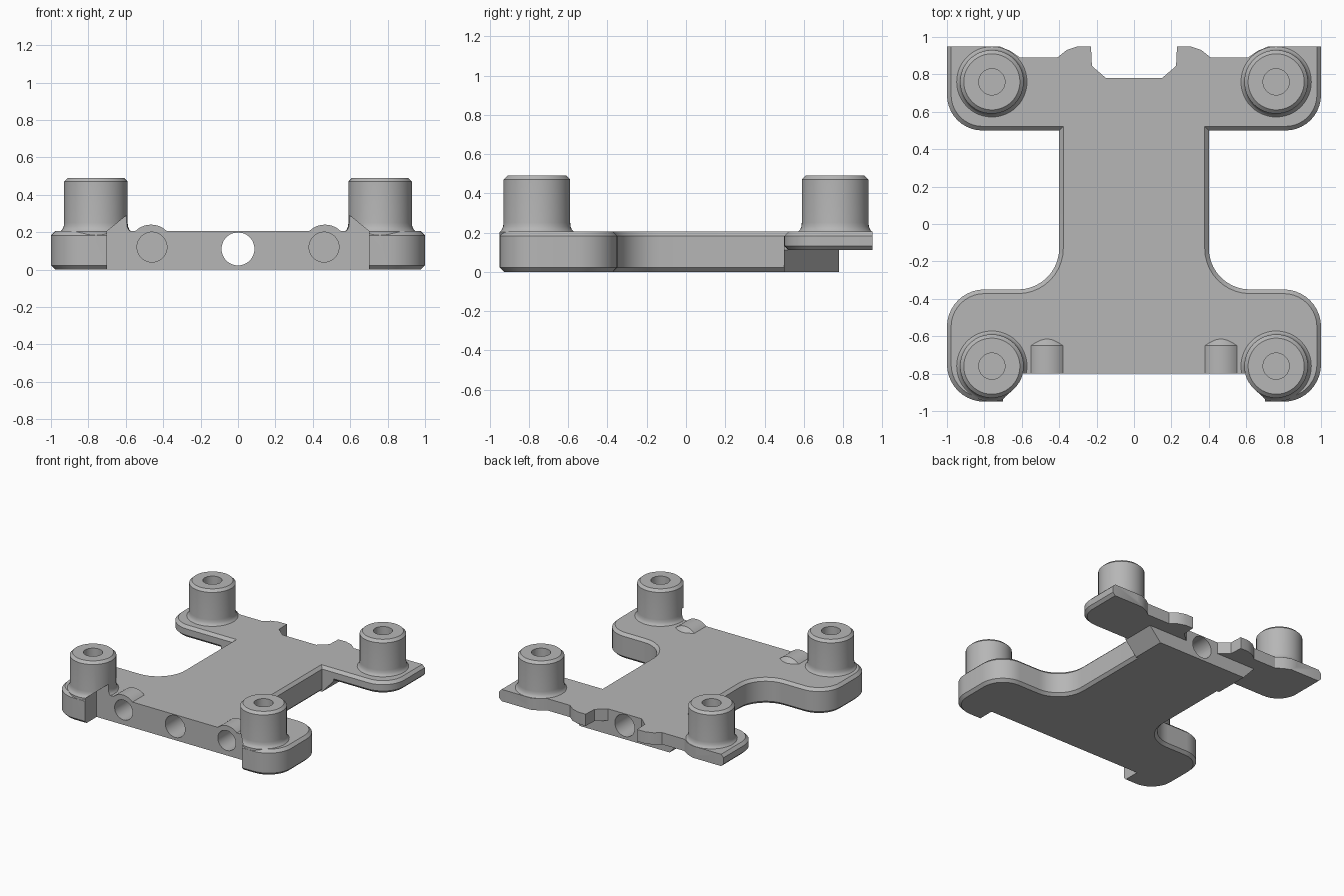
import bpy, bmesh
from math import cos, sin, pi, radians
from mathutils import Matrix

cube = bpy.data.objects.get("Cube")
if cube:
    bpy.data.objects.remove(cube, do_unlink=True)

grey = bpy.data.materials.new("plain grey")
grey.use_nodes = True
grey.diffuse_color = (0.47, 0.47, 0.47, 1)
grey.node_tree.nodes["Principled BSDF"].inputs["Base Color"].default_value = (0.47, 0.47, 0.47, 1)

TO_BACK = Matrix.Rotation(-pi / 2, 4, "X")   # local z becomes +y
UPRIGHT = Matrix.Rotation(pi / 2, 4, "X")    # local y becomes +z, local z becomes -y


def finish(name, bm, matrix=Matrix()):
    bmesh.ops.recalc_face_normals(bm, faces=bm.faces)
    mesh = bpy.data.meshes.new(name)
    bm.to_mesh(mesh)
    bm.free()
    mesh.transform(matrix)
    mesh.materials.append(grey)
    obj = bpy.data.objects.new(name, mesh)
    bpy.context.collection.objects.link(obj)
    return obj


def arc(cx, cy, r, start, end, steps=10):
    angles = [radians(start + (end - start) * i / steps) for i in range(steps + 1)]
    return [(cx + r * cos(a), cy + r * sin(a)) for a in angles]


def mirrored(half):
    return half + [(-x, y) for x, y in reversed(half)]


def prism(name, outline, low, high, matrix=Matrix(), chamfer=None):
    """Extrude an outline; chamfer is a rule choosing rim edges by midpoint."""
    bm = bmesh.new()
    face = bm.faces.new([bm.verts.new((x, y, low)) for x, y in outline])
    new = bmesh.ops.extrude_face_region(bm, geom=[face])["geom"]
    bmesh.ops.translate(bm, vec=(0, 0, high - low),
                        verts=[v for v in new if isinstance(v, bmesh.types.BMVert)])
    bmesh.ops.recalc_face_normals(bm, faces=bm.faces)
    if chamfer:
        rim = []
        for e in bm.edges:
            a, b = e.verts
            mid = (a.co + b.co) / 2
            if abs(a.co.z - b.co.z) < 1e-4 and chamfer(abs(mid.x), mid.y):
                rim.append(e)
        bmesh.ops.bevel(bm, geom=rim, offset=0.022, segments=1, affect="EDGES")
    return finish(name, bm, matrix)


def lathe(name, profile, matrix=Matrix(), steps=48):
    """Turn a profile of (radius, height) around local z."""
    bm = bmesh.new()
    verts = [bm.verts.new((r, 0, h)) for r, h in profile]
    edges = [bm.edges.new(pair) for pair in zip(verts, verts[1:])]
    bmesh.ops.spin(bm, geom=verts + edges, cent=(0, 0, 0), axis=(0, 0, 1),
                   angle=2 * pi, steps=steps, use_duplicate=False)
    bmesh.ops.remove_doubles(bm, verts=bm.verts, dist=1e-4)
    return finish(name, bm, matrix)


def rod(name, radius, low, high, matrix):
    return lathe(name, [(0, low), (radius, low), (radius, high), (0, high)], matrix)


def combine(target, tool, operation):
    mod = target.modifiers.new(operation.lower(), "BOOLEAN")
    mod.operation, mod.solver, mod.object = operation, "EXACT", tool
    bpy.context.view_layer.objects.active = target
    bpy.ops.object.modifier_apply(modifier=mod.name)
    bpy.data.objects.remove(tool, do_unlink=True)


# Main plate with the front arms
body_half = ([(0, -0.95)] + arc(0.8, -0.75, 0.2, -90, 0) + arc(0.8, -0.55, 0.2, 0, 90)
             + arc(0.62, -0.13, 0.22, 270, 180) + [(0.4, 0.6), (0, 0.6)])
body_outline = mirrored(body_half[1:-1])
plate = prism("mounting_plate", body_outline, 0, 0.205, chamfer=lambda x, y: y < 0.59)

# Thinner rear arms with the notched back edge
rear_half = ([(0.15, 0.78), (0.225, 0.845), (0.23, 0.95), (0.3, 0.95), (0.36, 0.93), (0.41, 0.89),
              (0.61, 0.89), (0.66, 0.925), (0.72, 0.95), (1, 0.95)]
             + arc(0.81, 0.69, 0.19, 0, -90))
rear = prism("rear_arms", mirrored(rear_half), 0.11, 0.205,
             chamfer=lambda x, y: x > 0.99 or y < 0.77)
combine(plate, rear, "UNION")

# Undercut block below the rear arms
core = prism("rear_block", mirrored([(0.4, 0), (0.5, 0.11), (0.5, 0.15)]), -0.78, -0.5, UPRIGHT)
combine(plate, core, "UNION")

# Posts with flared feet, and rounded humps over the side bores
post_profile = [(0, 0.15), (0.19, 0.15), (0.19, 0.203), (0.179, 0.214), (0.172, 0.23),
                (0.17, 0.25), (0.17, 0.47), (0.15, 0.49), (0, 0.49)]
hump_profile = [(0, -0.9), (0.12, -0.9), (0.12, -0.65), (0.08, -0.61), (0, -0.61)]
for side in (-1, 1):
    for end in (-1, 1):
        spot = Matrix.Translation((0.76 * side, 0.76 * end, 0))
        combine(plate, lathe("post", post_profile, spot), "UNION")
    spot = Matrix.Translation((0.465 * side, 0, 0.12)) @ TO_BACK
    combine(plate, lathe("hump", hump_profile, spot), "UNION")

# Front recess between the arms, with sloped cuts under the posts
recess = prism("front_recess", mirrored([(0.7, -0.1), (0.7, 0.205), (0.59, 0.295)]), 0.8, 1.1, UPRIGHT)
combine(plate, recess, "DIFFERENCE")

# Bores: through the middle, blind at the sides, blind down each post
combine(plate, rod("centre_bore", 0.088, -1.2, 1.2, Matrix.Translation((0, 0, 0.11)) @ TO_BACK), "DIFFERENCE")
for side in (-1, 1):
    spot = Matrix.Translation((0.46 * side, 0, 0.12)) @ TO_BACK
    combine(plate, rod("side_bore", 0.08, -1.1, -0.5, spot), "DIFFERENCE")
    for end in (-1, 1):
        spot = Matrix.Translation((0.76 * side, 0.76 * end, 0))
        combine(plate, rod("post_bore", 0.07, 0.22, 0.6, spot), "DIFFERENCE")

# Smooth the round surfaces, keep the edges crisp
bpy.ops.object.select_all(action="DESELECT")
plate.select_set(True)
bpy.context.view_layer.objects.active = plate
bpy.ops.object.shade_smooth_by_angle(angle=radians(28))
